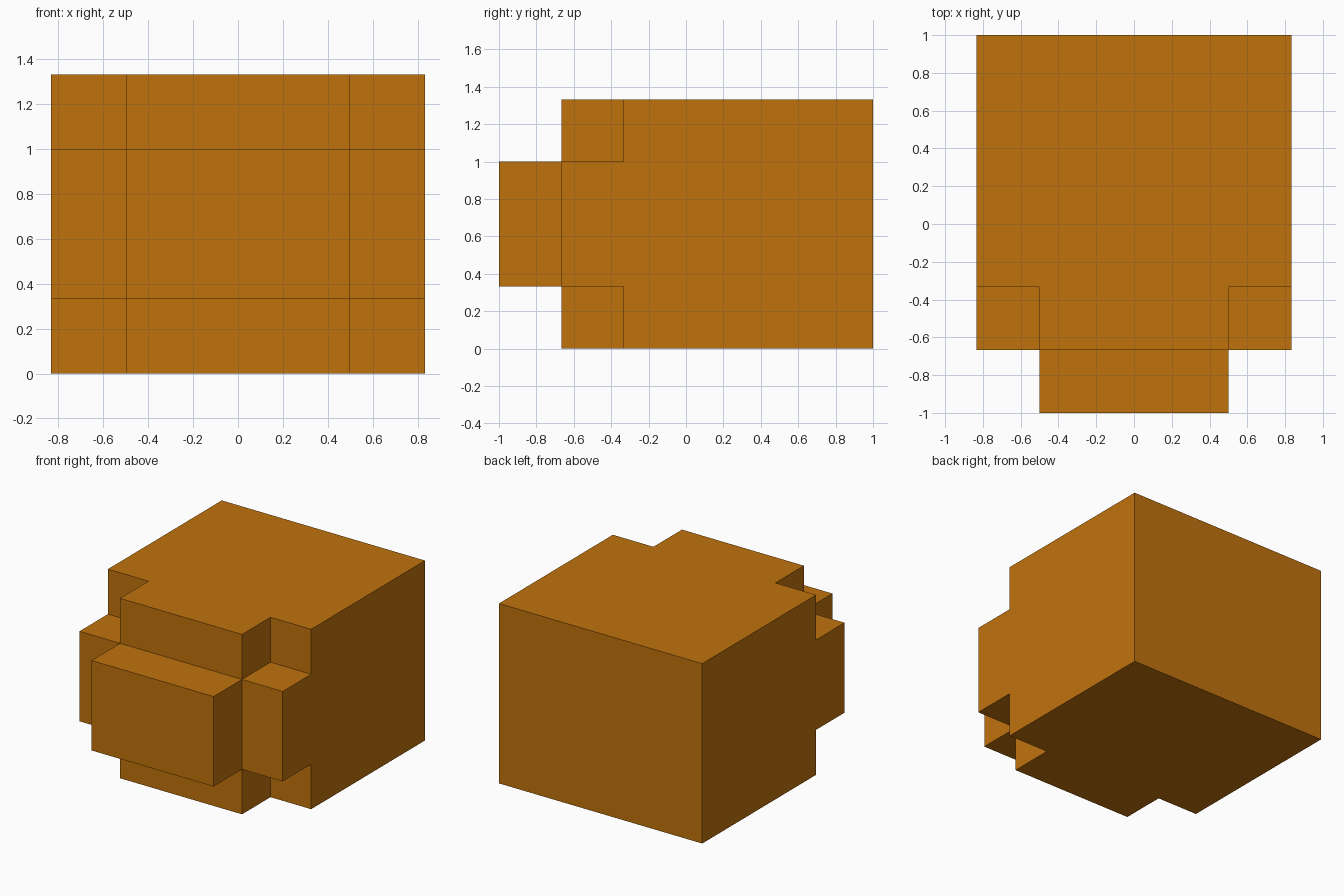
import bpy
import bmesh
import math

cube = bpy.data.objects.get("Cube")
if cube:
    bpy.data.objects.remove(cube, do_unlink=True)

STEP = 1 / 3
HALF_W, HEIGHT, BACK, FRONT = 2.5 * STEP, 4 * STEP, 1.0, -STEP
CORE_X, CORE_Z = (-0.5, 0.5), (STEP, 3 * STEP)


def make_material(name, rgb):
    mat = bpy.data.materials.new(name)
    mat.use_nodes = True
    mat.diffuse_color = (*rgb, 1)
    mat.node_tree.nodes["Principled BSDF"].inputs["Base Color"].default_value = (*rgb, 1)
    return mat


def raise_front(bm, y, keep):
    """Push the front faces at depth y that satisfy keep(x, z) one step forward."""
    faces = []
    for f in bm.faces:
        c = f.calc_center_median()
        if f.normal.y < -0.9 and abs(c.y - y) < 0.01 and keep(c.x, c.z):
            faces.append(f)
    result = bmesh.ops.extrude_face_region(bm, geom=faces)
    bmesh.ops.delete(bm, geom=[f for f in faces if f.is_valid], context='FACES_ONLY')
    verts = [g for g in result["geom"] if isinstance(g, bmesh.types.BMVert)]
    bmesh.ops.translate(bm, verts=verts, vec=(0, -STEP, 0))
    bm.normal_update()


# Main block
bm = bmesh.new()
bmesh.ops.create_cube(bm, size=1)
bmesh.ops.scale(bm, vec=(2 * HALF_W, BACK - FRONT, HEIGHT), verts=bm.verts)
bmesh.ops.translate(bm, vec=(0, (BACK + FRONT) / 2, HEIGHT / 2), verts=bm.verts)

# Divide the front into a three by three panel grid
cuts = [((x, 0, 0), (1, 0, 0)) for x in CORE_X] + [((0, 0, z), (0, 0, 1)) for z in CORE_Z]
for co, no in cuts:
    geom = bm.verts[:] + bm.edges[:] + bm.faces[:]
    bmesh.ops.bisect_plane(bm, geom=geom, plane_co=co, plane_no=no)
bm.normal_update()


def in_core_x(x):
    return CORE_X[0] < x < CORE_X[1]


def in_core_z(z):
    return CORE_Z[0] < z < CORE_Z[1]


# Cross-shaped step, then the central block in front of it
raise_front(bm, FRONT, lambda x, z: in_core_x(x) or in_core_z(z))
raise_front(bm, FRONT - STEP, lambda x, z: in_core_x(x) and in_core_z(z))

# Merge coplanar panels into clean flat faces
bmesh.ops.dissolve_limit(bm, angle_limit=math.radians(1), verts=bm.verts, edges=bm.edges)
bmesh.ops.recalc_face_normals(bm, faces=bm.faces)

mesh = bpy.data.meshes.new("stepped_block")
bm.to_mesh(mesh)
bm.free()
mesh.materials.append(make_material("amber_orange", (0.527, 0.171, 0.004)))
block = bpy.data.objects.new("stepped_block", mesh)
bpy.context.collection.objects.link(block)
